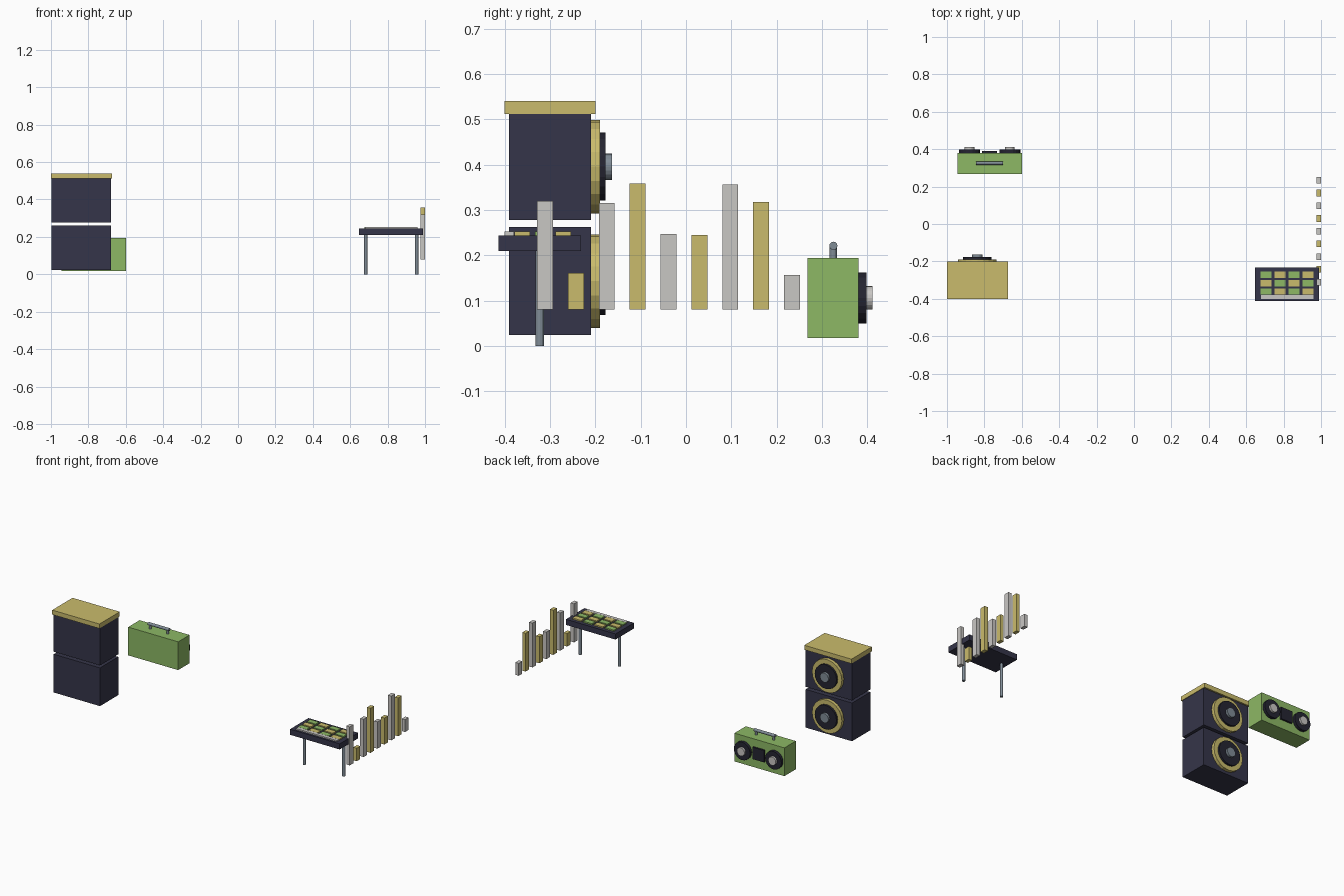
import bpy
import bmesh
from math import pi
from mathutils import Matrix

default = bpy.data.objects.get("Cube")
if default:
    bpy.data.objects.remove(default, do_unlink=True)


def material(name, rgb):
    m = bpy.data.materials.new(name)
    m.use_nodes = True
    m.diffuse_color = (*rgb, 1)
    m.node_tree.nodes["Principled BSDF"].inputs["Base Color"].default_value = (*rgb, 1)
    return m


navy = material("navy", (0.036, 0.036, 0.067))
black = material("near black", (0.018, 0.018, 0.031))
gold = material("gold", (0.59, 0.50, 0.15))
green = material("green", (0.266, 0.479, 0.13))
pale = material("pale grey", (0.584, 0.571, 0.552))
steel = material("steel grey", (0.216, 0.262, 0.305))


def finish(name, bm, mat):
    mesh = bpy.data.meshes.new(name)
    bm.to_mesh(mesh)
    bm.free()
    mesh.materials.append(mat)
    obj = bpy.data.objects.new(name, mesh)
    bpy.context.collection.objects.link(obj)
    return obj


def box(name, mat, x, y, z):
    """Box from (low, high) ranges on each axis."""
    bm = bmesh.new()
    bmesh.ops.create_cube(bm, size=1)
    ranges = (x, y, z)
    size = [hi - lo for lo, hi in ranges]
    centre = [(hi + lo) / 2 for lo, hi in ranges]
    bm.transform(Matrix.Translation(centre) @ Matrix.Diagonal((*size, 1)))
    return finish(name, bm, mat)


def cylinder(name, mat, centre, radius, length, axis="Z", sides=20):
    bm = bmesh.new()
    bmesh.ops.create_cone(bm, cap_ends=True, segments=sides, radius1=radius,
                          radius2=radius, depth=length)
    turn = {"X": Matrix.Rotation(pi / 2, 4, "Y"),
            "Y": Matrix.Rotation(pi / 2, 4, "X"), "Z": Matrix()}[axis]
    bm.transform(Matrix.Translation(centre) @ turn)
    return finish(name, bm, mat)


def disc_stack(name, x, z, start, layers):
    """Stack of round layers growing towards +y."""
    y = start
    for part, mat, radius, depth in layers:
        cylinder(f"{name}_{part}", mat, (x, y + depth / 2, z), radius, depth, "Y")
        y += depth


# Speaker stack with a gold lid
for label, low, high in (("lower", 0.024, 0.262), ("upper", 0.278, 0.513)):
    box(f"{label}_cabinet", navy, (-0.997, -0.678), (-0.39, -0.21), (low, high))
    disc_stack(f"{label}_speaker", -0.838, (low + high) / 2, -0.21,
               (("ring", gold, 0.103, 0.02), ("cone", black, 0.075, 0.013),
                ("cap", steel, 0.029, 0.014)))
box("cabinet_lid", gold, (-1.0, -0.675), (-0.4, -0.2), (0.512, 0.54))

# Portable stereo
mid = -0.772
box("stereo_body", green, (mid - 0.172, mid + 0.172), (0.268, 0.38), (0.018, 0.194))
box("stereo_tape_door", black, (mid - 0.04, mid + 0.04), (0.38, 0.391), (0.072, 0.146))
cylinder("handle_bar", steel, (mid, 0.325, 0.221), 0.009, 0.145, "X", 12)
for side, label in ((1, "left"), (-1, "right")):
    disc_stack(f"{label}_stereo_speaker", mid + side * 0.108, 0.106, 0.38,
               (("cone", black, 0.056, 0.018), ("cap", pale, 0.026, 0.013)))
    cylinder(f"{label}_handle_post", steel, (mid + side * 0.06, 0.325, 0.207),
             0.008, 0.028, sides=12)

# Pad table on two legs
box("table_top", navy, (0.648, 0.99), (-0.413, -0.232), (0.209, 0.244))
for label, x in (("left", 0.955), ("right", 0.683)):
    cylinder(f"{label}_table_leg", steel, (x, -0.3225, 0.105), 0.009, 0.21, sides=12)
for row in range(3):
    for col in range(4):
        x = 0.706 + col * 0.075
        y = -0.271 - row * 0.045
        box(f"pad_{row + 1}_{col + 1}", gold if (row + col) % 2 else green,
            (x - 0.03, x + 0.03), (y - 0.017, y + 0.017), (0.244, 0.252))
box("slider_strip", pale, (0.68, 0.96), (-0.4, -0.379), (0.244, 0.252))

# Row of level bars
tops = (0.32, 0.161, 0.315, 0.358, 0.247, 0.245, 0.356, 0.318, 0.157)
for i, top in enumerate(tops):
    y = -0.311 + i * 0.0681
    box(f"level_bar_{i + 1}", gold if i % 2 else pale,
        (0.977, 1.0), (y - 0.0175, y + 0.0175), (0.08, top))
